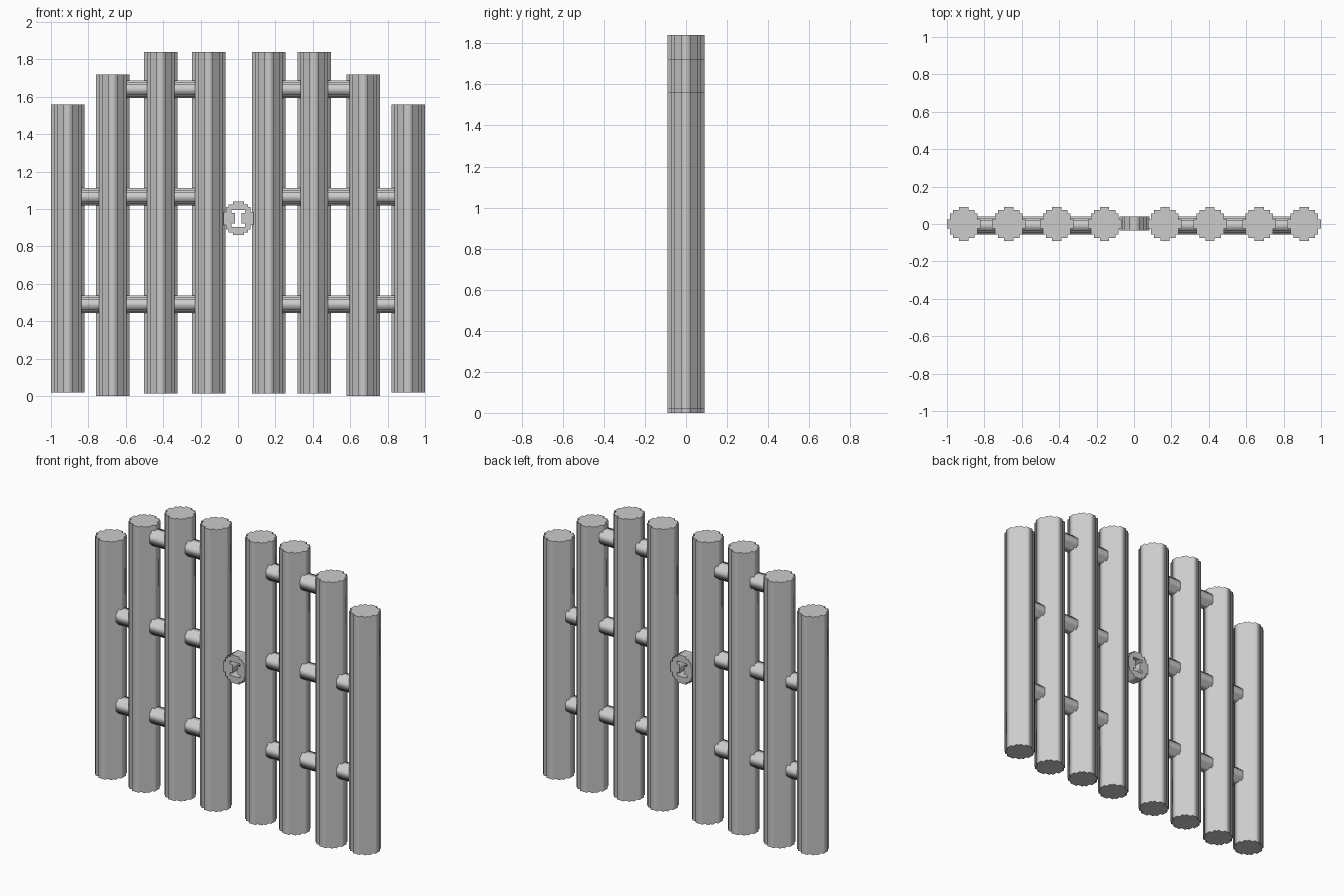
import bpy
from math import pi

if "Cube" in bpy.data.objects:
    bpy.data.objects.remove(bpy.data.objects["Cube"])


def stepped(corners):
    """Closed staircase outline from the outer corners of one quadrant."""
    q = [corners[0]]
    for (x0, y0), (x1, y1) in zip(corners, corners[1:]):
        q += [(x1, y0), (x1, y1)]
    return (q + [(-x, y) for x, y in reversed(q)]
            + [(-x, -y) for x, y in q] + [(x, -y) for x, y in reversed(q)])


def prism(name, outlines, depth, loc, rot=(0, 0, 0)):
    """Extrude outlines (later ones cut holes) along local z, centred on loc."""
    cu = bpy.data.curves.new(name, 'CURVE')
    cu.dimensions = '2D'
    cu.fill_mode = 'BOTH'
    cu.extrude = depth / 2
    for pts in outlines:
        sp = cu.splines.new('POLY')
        sp.points.add(len(pts) - 1)
        for p, (x, y) in zip(sp.points, pts):
            p.co = (x, y, 0, 1)
        sp.use_cyclic_u = True
    ob = bpy.data.objects.new(name, cu)
    ob.location = loc
    ob.rotation_euler = rot
    bpy.context.collection.objects.link(ob)
    bpy.ops.object.select_all(action='DESELECT')
    ob.select_set(True)
    bpy.context.view_layer.objects.active = ob
    bpy.ops.object.convert(target='MESH')
    return ob


# Upright posts: x centre, bottom, top
cell = 0.09 / 5.5
post_outline = stepped([(x * cell, y * cell) for x, y in
                        [(5.5, 1.5), (4.5, 3.5), (3.5, 4.5), (1.5, 5.5)]])
posts = [(-0.91, 0.02, 1.56), (-0.67, 0, 1.72), (-0.413, 0.015, 1.84), (-0.157, 0.015, 1.84),
         (0.165, 0.015, 1.84), (0.407, 0.015, 1.84), (0.67, 0, 1.72), (0.91, 0.02, 1.56)]
for i, (x, z0, z1) in enumerate(posts):
    prism(f"post_{i + 1}", [post_outline], z1 - z0, (x, 0, (z0 + z1) / 2))

# Rungs joining the posts of each gate leaf
rung_outline = stepped([(0.047, 0.027), (0.037, 0.037), (0.027, 0.047)])
for z, outer in ((0.49, 0.91), (1.065, 0.91), (1.64, 0.67)):
    for side, inner in (("left", -0.157), ("right", 0.165)):
        end = -outer if side == "left" else outer
        prism(f"rung_{side}", [rung_outline], abs(end - inner),
              ((end + inner) / 2, -0.008, z), (0, pi / 2, 0))

# Latch ring between the leaves, with an I-shaped opening
ring = stepped([(0.08, 0.035), (0.066, 0.06), (0.052, 0.075), (0.03, 0.09)])
hole = stepped([(0.018, 0.028), (0.036, 0.028), (0.036, 0.046)])
prism("latch_ring", [ring, hole], 0.075, (0.002, 0.002, 0.95), (pi / 2, 0, 0))
